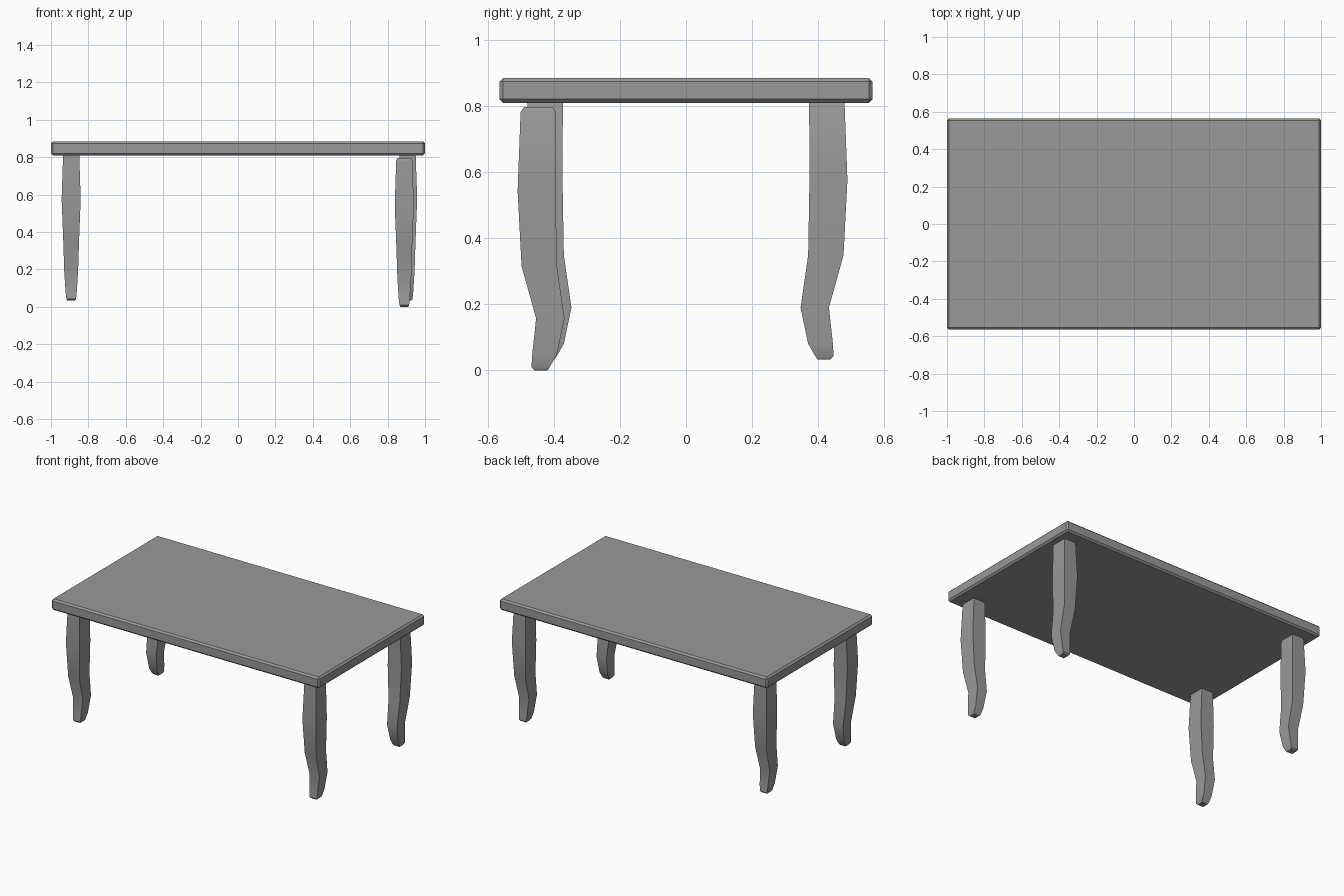
import bpy, bmesh, math

cube = bpy.data.objects.get("Cube")
if cube:
    bpy.data.objects.remove(cube, do_unlink=True)

# Single grey finish
GREY = (0.32, 0.32, 0.32, 1.0)
grey = bpy.data.materials.new("plain grey")
grey.use_nodes = True
grey.diffuse_color = GREY
grey.node_tree.nodes["Principled BSDF"].inputs["Base Color"].default_value = GREY


def add_object(name, bm):
    bmesh.ops.recalc_face_normals(bm, faces=bm.faces)
    mesh = bpy.data.meshes.new(name)
    bm.to_mesh(mesh)
    bm.free()
    mesh.materials.append(grey)
    obj = bpy.data.objects.new(name, mesh)
    bpy.context.collection.objects.link(obj)
    bpy.ops.object.select_all(action="DESELECT")
    obj.select_set(True)
    bpy.context.view_layer.objects.active = obj
    bpy.ops.object.shade_smooth_by_angle(angle=math.radians(30))
    return obj


# Tabletop: chamfered slab
bm = bmesh.new()
bmesh.ops.create_cube(bm, size=1)
for v in bm.verts:
    v.co.x *= 2.0
    v.co.y *= 1.13
    v.co.z = v.co.z * 0.075 + 0.8475
bmesh.ops.bevel(bm, geom=bm.edges[:], offset=0.011, segments=1, affect="EDGES")
add_object("tabletop", bm)

# Curved leg sections: height, inner y, outer y, half width in x
SECTIONS = [
    (0.033, 0.398, 0.438, 0.020),
    (0.042, 0.392, 0.447, 0.026),
    (0.080, 0.370, 0.445, 0.030),
    (0.190, 0.347, 0.433, 0.037),
    (0.348, 0.370, 0.477, 0.042),
    (0.576, 0.374, 0.489, 0.051),
    (0.815, 0.373, 0.480, 0.043),
    (0.830, 0.383, 0.470, 0.036),
]


def add_leg(name, sx, sy, centre_x, shift_y=0.0, shift_z=0.0):
    bm = bmesh.new()
    rings = []
    for z, inner, outer, w in SECTIONS:
        corners = [(-w, inner), (w, inner), (w, outer), (-w, outer)]
        rings.append([bm.verts.new((sx * centre_x + x, sy * y + shift_y, z + shift_z))
                      for x, y in corners])
    for low, high in zip(rings, rings[1:]):
        for i in range(4):
            j = (i + 1) % 4
            bm.faces.new((low[i], low[j], high[j], high[i]))
    bm.faces.new(rings[0][::-1])
    bm.faces.new(rings[-1])
    add_object(name, bm)


# Legs; the front left one sits slightly lower and further forward
add_leg("front_right_leg", -1, -1, 0.892)
add_leg("back_right_leg", -1, 1, 0.892)
add_leg("back_left_leg", 1, 1, 0.907)
add_leg("front_left_leg", 1, -1, 0.889, -0.021, -0.033)
